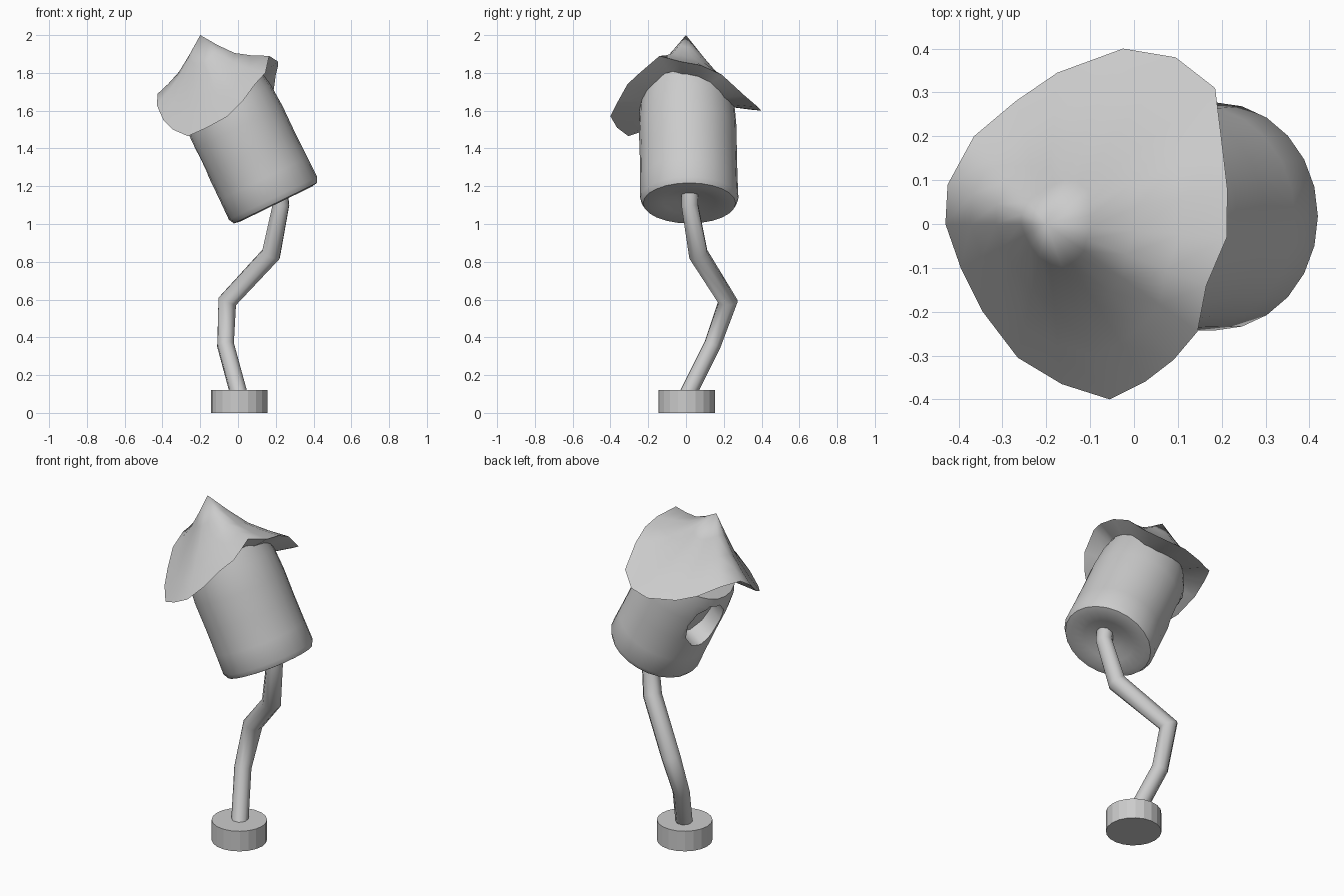
import bpy, bmesh, math
from mathutils import Matrix, Vector

if "Cube" in bpy.data.objects:
    bpy.data.objects.remove(bpy.data.objects["Cube"])


def make_object(name, bm, matrix=None, angle=40):
    bmesh.ops.recalc_face_normals(bm, faces=bm.faces)
    me = bpy.data.meshes.new(name)
    bm.to_mesh(me)
    bm.free()
    if matrix:
        me.transform(matrix)
    ob = bpy.data.objects.new(name, me)
    bpy.context.collection.objects.link(ob)
    if angle:
        smooth(ob, angle)
    return ob


def smooth(ob, angle):
    bpy.ops.object.select_all(action='DESELECT')
    ob.select_set(True)
    bpy.context.view_layer.objects.active = ob
    bpy.ops.object.shade_smooth_by_angle(angle=math.radians(angle))


def bridge(bm, a, b):
    n = len(a)
    for i in range(n):
        j = (i + 1) % n
        bm.faces.new((a[i], a[j], b[j], b[i]))


def fan(bm, ring, point):
    tip = bm.verts.new(point)
    n = len(ring)
    for i in range(n):
        bm.faces.new((ring[i], ring[(i + 1) % n], tip))


# Foot: flat-sided disc
bm = bmesh.new()
bmesh.ops.create_cone(bm, cap_ends=True, segments=20, radius1=0.15, radius2=0.15,
                      depth=0.12, matrix=Matrix.Translation((0.006, 0.004, 0.06)))
make_object("foot", bm, angle=0)

# Crooked post: bevelled polyline, slightly thicker at the bends
path = [(0.01, 0, 0.08, 1), (-0.066, 0.14, 0.36, 1), (-0.057, 0.222, 0.59, 1.15),
        (0.175, 0.065, 0.84, 1.15), (0.227, 0.02, 1.10, 1), (0.215, 0.02, 1.2, 1)]
cu = bpy.data.curves.new("post", 'CURVE')
cu.dimensions = '3D'
cu.bevel_depth = 0.047
cu.bevel_resolution = 2
cu.use_fill_caps = True
sp = cu.splines.new('POLY')
sp.points.add(len(path) - 1)
for p, (x, y, z, r) in zip(sp.points, path):
    p.co = (x, y, z, 1)
    p.radius = r
post = bpy.data.objects.new("post", cu)
bpy.context.collection.objects.link(post)

# Leaning body: turned profile, shallow dimple below, top slanted to meet the roof
lean = Matrix.Translation((0.201, 0.018, 1.105)) @ Matrix.Rotation(math.radians(-26), 4, 'Y')
profile = [(0.07, 0.03, 0), (0.14, 0.012, 0), (0.21, 0.0, 0), (0.245, 0.006, 0), (0.26, 0.035, 0),
           (0.258, 0.15, 0), (0.257, 0.3, 0), (0.259, 0.45, 0), (0.252, 0.56, 0.1),
           (0.235, 0.63, 0.2)]
bm = bmesh.new()
rings = []
for r, h, slant in profile:
    ring = []
    for i in range(24):
        a = 2 * math.pi * i / 24
        x, y = r * math.cos(a), r * math.sin(a)
        ring.append(bm.verts.new((x, y - 0.02 * h, h + slant * x)))
    rings.append(ring)
for a, b in zip(rings, rings[1:]):
    bridge(bm, a, b)
fan(bm, rings[0], (0, 0, 0.035))
fan(bm, rings[-1], (0, -0.01, 0.64))
body = make_object("body", bm, lean, angle=0)

# Oval entrance recess, facing left and a little back
bm = bmesh.new()
bmesh.ops.create_cone(bm, cap_ends=True, segments=10, radius1=1, radius2=1, depth=1,
                      matrix=Matrix.Rotation(math.pi / 2, 4, 'Y'))
place = (lean @ Matrix.Rotation(math.radians(-15), 4, 'Z') @ Matrix.Translation((-0.29, 0, 0.40))
         @ Matrix.Diagonal((0.3, 0.115, 0.15, 1)))
cutter = make_object("entrance_cutter", bm, place, angle=0)
cutter.hide_render = True
mod = body.modifiers.new("entrance", 'BOOLEAN')
mod.operation = 'DIFFERENCE'
mod.object = cutter
mod.solver = 'EXACT'
bpy.context.view_layer.objects.active = body
bpy.ops.object.modifier_apply(modifier=mod.name)
bpy.data.objects.remove(cutter)
smooth(body, 48)

# Floppy pointed roof: wavy rim drawn up to the tip, closed below
rim = [(-0.025, 0.40, 1.60), (0.095, 0.38, 1.62), (0.185, 0.31, 1.68), (0.20, 0.19, 1.79),
       (0.213, 0.08, 1.84), (0.212, -0.03, 1.86), (0.165, -0.14, 1.89), (0.145, -0.245, 1.80),
       (0.09, -0.31, 1.74), (0.025, -0.36, 1.65), (-0.055, -0.40, 1.57), (-0.165, -0.365, 1.51),
       (-0.265, -0.305, 1.465), (-0.345, -0.20, 1.50), (-0.395, -0.10, 1.55), (-0.43, 0, 1.63),
       (-0.425, 0.09, 1.69), (-0.365, 0.20, 1.68), (-0.27, 0.28, 1.63), (-0.175, 0.345, 1.605)]
tip = Vector((-0.2, 0, 2.0))
under = Vector((-0.06, 0, 1.70))
bm = bmesh.new()
edge = [bm.verts.new(p) for p in rim]


def ring_towards(target, f, sag):
    return [bm.verts.new(target.lerp(Vector(p), f) - Vector((0, 0, sag))) for p in rim]


outer = ring_towards(tip, 0.75, 0.025)
middle = ring_towards(tip, 0.5, 0.04)
inner = ring_towards(tip, 0.25, 0.025)
for a, b in ((edge, outer), (outer, middle), (middle, inner)):
    bridge(bm, a, b)
fan(bm, inner, tip)
below = ring_towards(under, 0.6, 0.02)
bridge(bm, edge, below)
fan(bm, below, under - Vector((0, 0, 0.02)))
make_object("roof", bm, angle=75)
